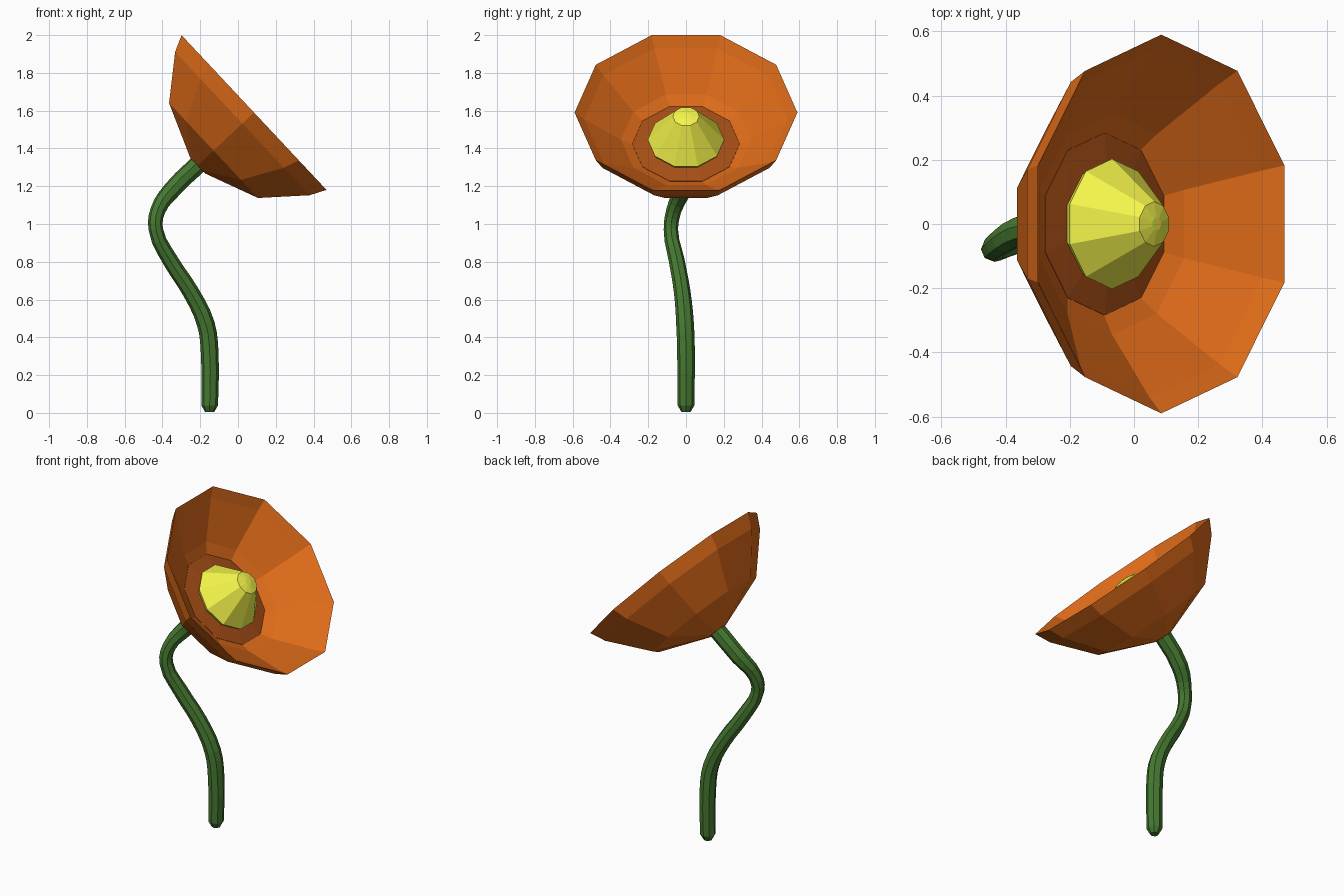
import bpy, bmesh, math
from mathutils import Vector

if "Cube" in bpy.data.objects:
    bpy.data.objects.remove(bpy.data.objects["Cube"])

SIDES = 10
RIM = Vector((0.085, 0, 1.59))            # centre of the bloom's rim
N = Vector((0.73, 0, 0.684)).normalized() # direction the bloom faces
V = Vector((0, 1, 0))
U = V.cross(N)


def material(name, rgb):
    m = bpy.data.materials.new(name)
    m.diffuse_color = (*rgb, 1)
    m.use_nodes = True
    m.node_tree.nodes["Principled BSDF"].inputs["Base Color"].default_value = m.diffuse_color
    return m


def lathe(name, profile, mat):
    """Spin (radius, height) points round the bloom axis, capping both ends."""
    bm = bmesh.new()
    rings = []
    for r, h in profile:
        ring = []
        for k in range(SIDES):
            a = 2 * math.pi * k / SIDES
            ring.append(bm.verts.new(RIM + N * h + (V * math.cos(a) + U * math.sin(a)) * r))
        rings.append(ring)
    for a, b in zip(rings, rings[1:]):
        for k in range(SIDES):
            j = (k + 1) % SIDES
            bm.faces.new((a[k], a[j], b[j], b[k]))
    bm.faces.new(rings[0])
    bm.faces.new(rings[-1])
    bmesh.ops.recalc_face_normals(bm, faces=bm.faces)
    me = bpy.data.meshes.new(name)
    bm.to_mesh(me)
    bm.free()
    me.materials.append(mat)
    ob = bpy.data.objects.new(name, me)
    bpy.context.collection.objects.link(ob)
    return ob


orange = material("petal_orange", (0.75, 0.15, 0.01))
brown = material("inner_orange", (0.38, 0.075, 0.008))
yellow = material("centre_yellow", (0.91, 0.91, 0.07))
green = material("stem_green", (0.06, 0.19, 0.03))

# Petal bowl: outer shell, rim, inner shell
lathe("petal_bowl", [(0.06, -0.41), (0.362, -0.294), (0.547, -0.085), (0.59, 0),
                     (0.54, -0.05), (0.345, -0.21), (0.285, -0.244)], orange)

# Darker ring around the centre
lathe("inner_ring", [(0.284, -0.26), (0.284, -0.242), (0.19, -0.232)], brown)

# Yellow centre
lathe("flower_centre", [(0.18, -0.25), (0.203, -0.21), (0.07, -0.03), (0.02, -0.02)], yellow)

# Stem: x, y, z, radius
path = [(-0.15, 0, 0.006, 0.025), (-0.15, 0, 0.04, 0.044), (-0.15, 0, 0.32, 0.047),
        (-0.17, -0.005, 0.47, 0.047), (-0.25, -0.02, 0.64, 0.044),
        (-0.36, -0.05, 0.81, 0.042), (-0.435, -0.08, 0.97, 0.038),
        (-0.425, -0.065, 1.07, 0.04), (-0.35, -0.02, 1.18, 0.048),
        (-0.19, 0, 1.335, 0.05)]
cu = bpy.data.curves.new("stem", "CURVE")
cu.dimensions = "3D"
cu.bevel_depth = 1.0
cu.bevel_resolution = 2
cu.resolution_u = 3
cu.use_fill_caps = True
sp = cu.splines.new("BEZIER")
sp.bezier_points.add(len(path) - 1)
for p, (x, y, z, r) in zip(sp.bezier_points, path):
    p.co = (x, y, z)
    p.radius = r
    p.handle_left_type = p.handle_right_type = "AUTO"
sp.use_smooth = False
cu.materials.append(green)
stem = bpy.data.objects.new("stem", cu)
bpy.context.collection.objects.link(stem)
bpy.context.view_layer.objects.active = stem
stem.select_set(True)
bpy.ops.object.convert(target="MESH")
